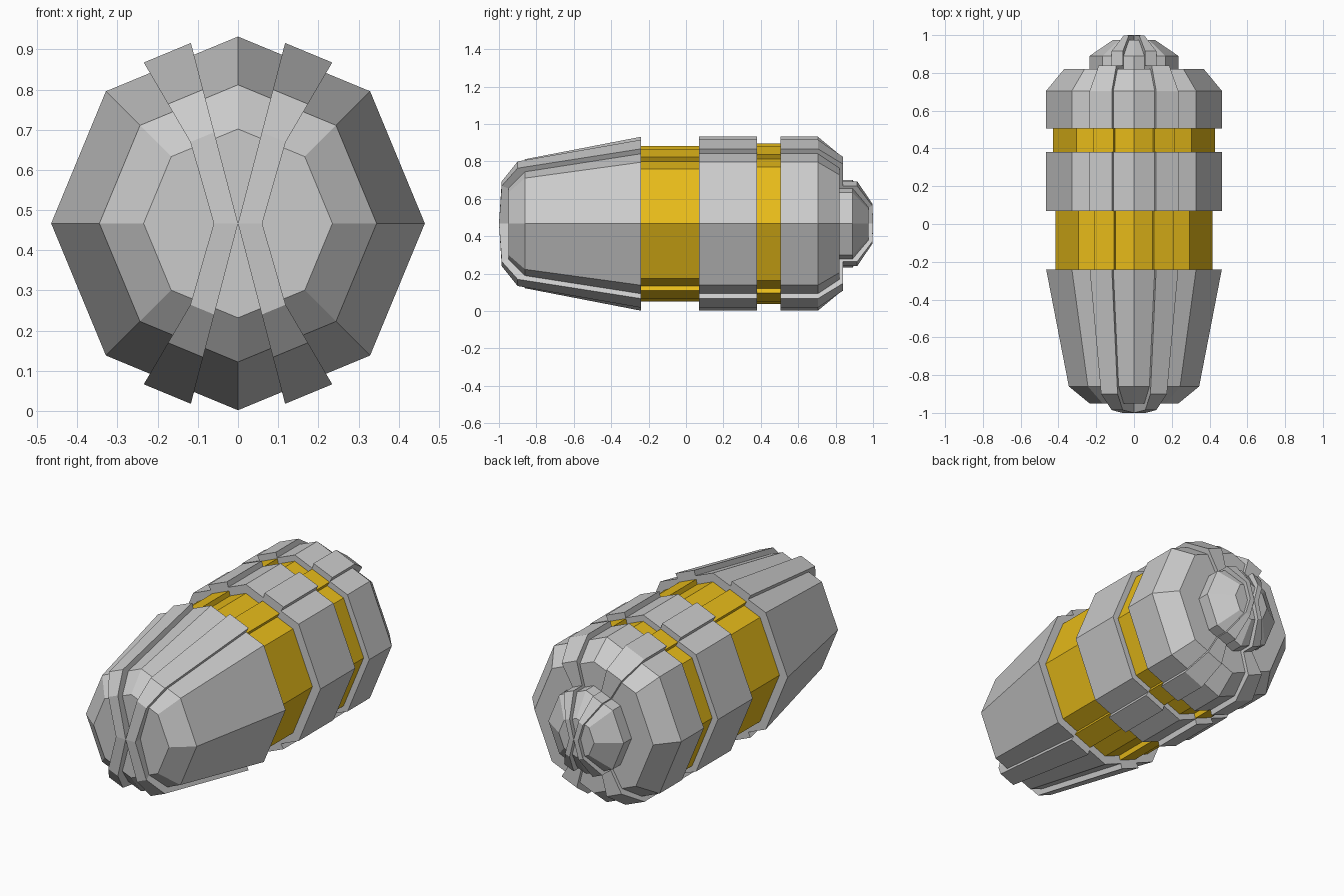
import bpy, bmesh
from math import cos, sin, pi, hypot

if "Cube" in bpy.data.objects:
    bpy.data.objects.remove(bpy.data.objects["Cube"])

CZ = 0.467     # height of the long axis
RIB = 1.07     # how far the ribs stand out

# Lengthwise profile: (y, octagon radius, y shift of the raised rib)
profile = [(-0.95, 0.235, -0.035), (-0.86, 0.345, -0.04), (-0.24, 0.465, 0),
           (-0.24, 0.415, 0), (0.07, 0.415, 0), (0.07, 0.465, 0), (0.38, 0.465, 0),
           (0.38, 0.43, 0), (0.505, 0.43, 0), (0.505, 0.465, 0), (0.705, 0.465, 0),
           (0.82, 0.37, 0.02), (0.82, 0.235, 0.02), (0.89, 0.235, 0.025),
           (0.975, 0.11, 0.022)]
GOLD_SEGMENTS = [(-0.24, 0.07), (0.38, 0.505)]


def section():
    """Unit octagon, with the edges beside top and bottom cut in thirds."""
    oct_pts = [(cos(k * pi / 4), sin(k * pi / 4)) for k in range(8)]
    pts = []
    for k in range(8):
        a, b = oct_pts[k], oct_pts[(k + 1) % 8]
        pts.append(a)
        if k in (1, 2, 5, 6):
            pts += [(a[0] + (b[0] - a[0]) * t, a[1] + (b[1] - a[1]) * t)
                    for t in (1 / 3, 2 / 3)]
    return pts


bm = bmesh.new()
unit = section()
n = len(unit)
rib_segments = {2, 5, 10, 13}
rib_faces, shift = [], {}

# Body shell
rings = []
for y, r, dy in profile:
    ring = [bm.verts.new((r * x, y, r * z)) for x, z in unit]
    shift.update({v.co.to_tuple(4): dy for v in ring})
    rings.append(ring)
for a, b in zip(rings, rings[1:]):
    for i in range(n):
        j = (i + 1) % n
        f = bm.faces.new((a[i], a[j], b[j], b[i]))
        if i in rib_segments:
            rib_faces.append(f)


# End caps: the ribs run on across them to the middle
def cap(p, y, r, dy):
    c, e, w = [bm.verts.new((x * r, y, 0)) for x in (0, 0.24, -0.24)]
    shift.update({v.co.to_tuple(4): dy for v in (c, e, w)})
    for f in ((e, p[0], p[1], p[2]), (e, p[14], p[15], p[0]), (c, p[3], p[4], p[5]),
              (w, p[6], p[7], p[8]), (w, p[8], p[9], p[10]), (c, p[11], p[12], p[13])):
        bm.faces.new(f)
    for f in ((c, e, p[2], p[3]), (c, p[5], p[6], w), (c, w, p[10], p[11]), (c, p[13], p[14], e)):
        rib_faces.append(bm.faces.new(f))


cap(rings[0], profile[0][0], profile[0][1], -0.05)
cap(rings[-1], profile[-1][0], profile[-1][1], 0.025)
bmesh.ops.recalc_face_normals(bm, faces=bm.faces[:])

# Raised ribs
out = bmesh.ops.extrude_face_region(bm, geom=rib_faces)
for v in [g for g in out["geom"] if isinstance(g, bmesh.types.BMVert)]:
    dy = shift.get(v.co.to_tuple(4), 0)
    v.co = (v.co.x * RIB, v.co.y + dy, v.co.z * RIB)
bmesh.ops.recalc_face_normals(bm, faces=bm.faces[:])

# Gold bands
for f in bm.faces:
    ys = [v.co.y for v in f.verts]
    for lo, hi in GOLD_SEGMENTS:
        if abs(min(ys) - lo) < 1e-3 and abs(max(ys) - hi) < 1e-3:
            f.material_index = 1

mesh = bpy.data.meshes.new("capsule_body")
bmesh.ops.translate(bm, verts=bm.verts[:], vec=(0, 0, CZ))
bm.to_mesh(mesh)
bm.free()
grey = bpy.data.materials.new("grey")
grey.diffuse_color = (0.8, 0.8, 0.82, 1)
grey.use_nodes = True
grey.node_tree.nodes["Principled BSDF"].inputs["Base Color"].default_value = grey.diffuse_color
gold = bpy.data.materials.new("gold")
gold.diffuse_color = (0.8, 0.5, 0.01, 1)
gold.use_nodes = True
gold.node_tree.nodes["Principled BSDF"].inputs["Base Color"].default_value = gold.diffuse_color
mesh.materials.append(grey)
mesh.materials.append(gold)
body = bpy.data.objects.new("capsule_body", mesh)
bpy.context.collection.objects.link(body)
